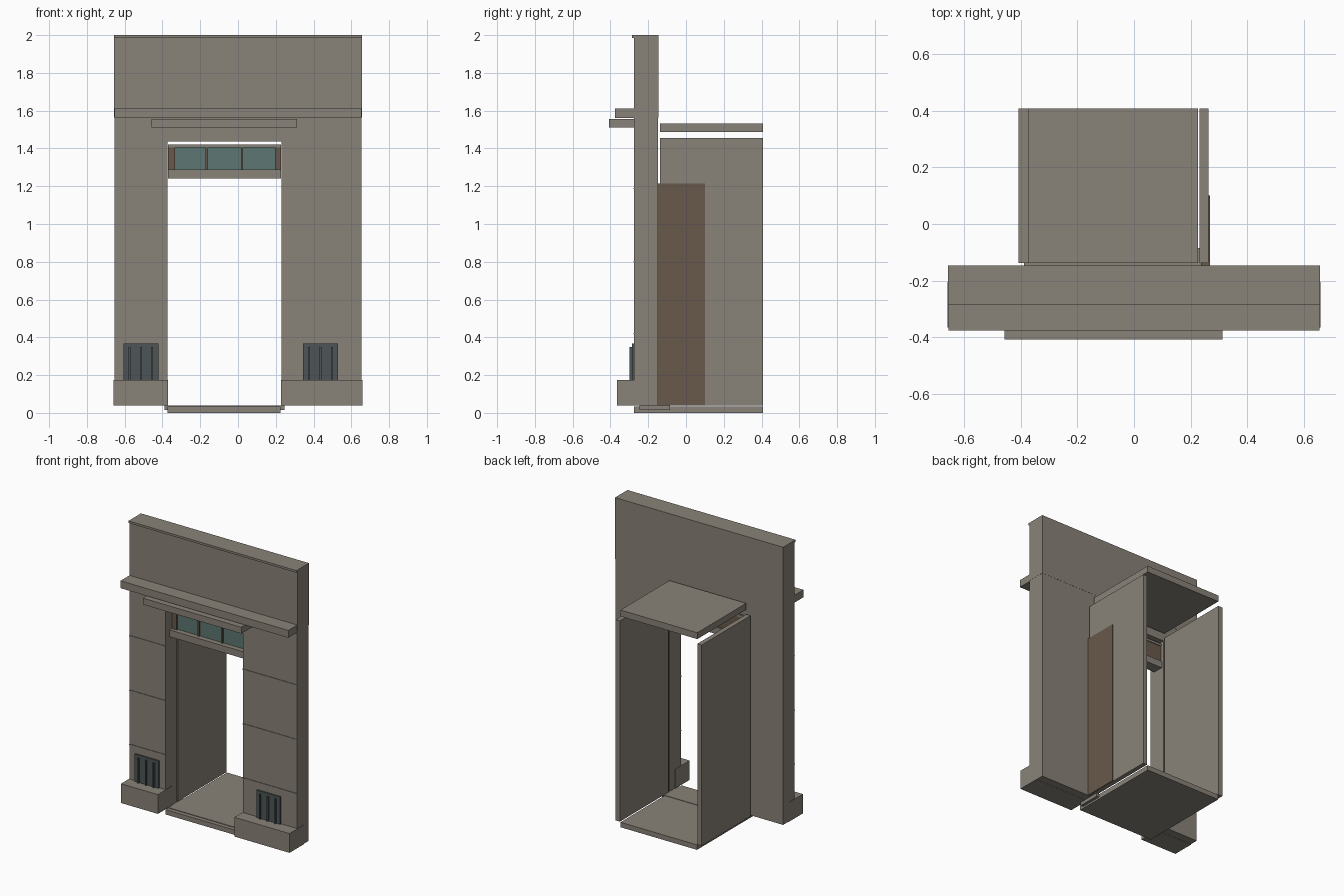
import bpy

if "Cube" in bpy.data.objects:
    bpy.data.objects.remove(bpy.data.objects["Cube"])


def srgb(r, g, b):
    f = lambda c: (c / 255 / 12.92) if c < 11 else ((c / 255 + 0.055) / 1.055) ** 2.4
    return (f(r), f(g), f(b), 1)


def material(name, rgb):
    m = bpy.data.materials.new(name)
    m.diffuse_color = srgb(*rgb)
    m.use_nodes = True
    m.node_tree.nodes["Principled BSDF"].inputs["Base Color"].default_value = m.diffuse_color
    return m


STONE = material("warm_grey_stone", (137, 130, 120))
WOOD = material("dark_brown_wood", (104, 89, 75))
GLASS = material("teal_glass", (93, 119, 114))
IRON = material("dark_slate_iron", (77, 85, 87))


def box(name, x, y, z, mat=STONE):
    """Box from (min, max) ranges on each axis."""
    (x0, x1), (y0, y1), (z0, z1) = x, y, z
    v = [(a, b, c) for a in (x0, x1) for b in (y0, y1) for c in (z0, z1)]
    f = [(0, 1, 3, 2), (4, 6, 7, 5), (0, 4, 5, 1), (2, 3, 7, 6), (0, 2, 6, 4), (1, 5, 7, 3)]
    me = bpy.data.meshes.new(name)
    me.from_pydata(v, [], f)
    me.materials.append(mat)
    ob = bpy.data.objects.new(name, me)
    bpy.context.collection.objects.link(ob)
    return ob


FRONT, BACK = -0.275, -0.147

# Piers with plinths, joint lines and iron vents
for side, x0, x1, vent in (("left", -0.655, -0.373, -0.607), ("right", 0.23, 0.655, 0.344)):
    box(side + "_pier", (x0, x1), (FRONT, BACK), (0.04, 1.565))
    box(side + "_plinth", (x0 - 0.003, x1 + 0.003), (-0.365, -0.205), (0.039, 0.175))
    for i, z in enumerate((0.42, 0.802, 1.187)):
        box(f"{side}_joint_{i}", (x0, x1), (FRONT - 0.004, FRONT + 0.01), (z - 0.003, z + 0.003))
    box(side + "_vent_plate", (vent, vent + 0.185), (-0.286, -0.27), (0.17, 0.368), IRON)
    for i in range(3):
        bx = vent + 0.0925 + (i - 1) * 0.06
        box(f"{side}_vent_bar_{i}", (bx - 0.005, bx + 0.005), (-0.298, -0.28), (0.17, 0.35), IRON)

# Upper wall, cap and cornices
box("upper_wall", (-0.656, 0.656), (FRONT, BACK + 0.001), (1.565, 1.99))
box("parapet_cap", (-0.656, 0.656), (-0.285, BACK + 0.001), (1.985, 2.0))
box("long_cornice", (-0.655, 0.655), (-0.375, -0.26), (1.56, 1.612))
box("door_hood", (-0.457, 0.312), (-0.408, -0.265), (1.51, 1.555))
box("lintel", (-0.373, 0.23), (FRONT + 0.004, BACK), (1.437, 1.566))

# Transom window: stone rails, wooden posts, glass
box("transom_bottom_rail", (-0.37, 0.228), (-0.235, -0.16), (1.24, 1.288))
box("transom_top_rail", (-0.37, 0.228), (-0.215, -0.165), (1.405, 1.422))
box("transom_back_panel", (-0.37, 0.228), (-0.19, -0.17), (1.288, 1.405), WOOD)
for i, (a, b) in enumerate(((-0.37, -0.333), (-0.171, -0.159), (0.015, 0.027), (0.195, 0.228))):
    box(f"transom_post_{i}", (a, b), (-0.21, -0.185), (1.288, 1.405), WOOD)
for i, (a, b) in enumerate(((-0.333, -0.171), (-0.159, 0.015), (0.027, 0.195))):
    box(f"transom_glass_{i}", (a, b), (-0.199, -0.19), (1.288, 1.405), GLASS)

# Passage behind the opening: floor, sill, side walls, ceiling, opened door leaf
PASS = (-0.137, 0.408)
box("passage_floor", (-0.372, 0.226), PASS, (0.0, 0.035))
box("front_sill", (-0.372, 0.226), (FRONT, -0.137), (0.0, 0.034))
box("threshold", (-0.388, 0.246), (-0.246, -0.084), (0.014, 0.038))
box("left_passage_wall", (-0.408, -0.374), PASS, (0.038, 1.455))
box("right_passage_wall", (0.231, 0.263), PASS, (0.038, 1.455))
box("passage_ceiling", (-0.374, 0.226), PASS, (1.488, 1.533))
box("open_door", (0.237, 0.268), (-0.147, 0.1), (0.04, 1.215), WOOD)
